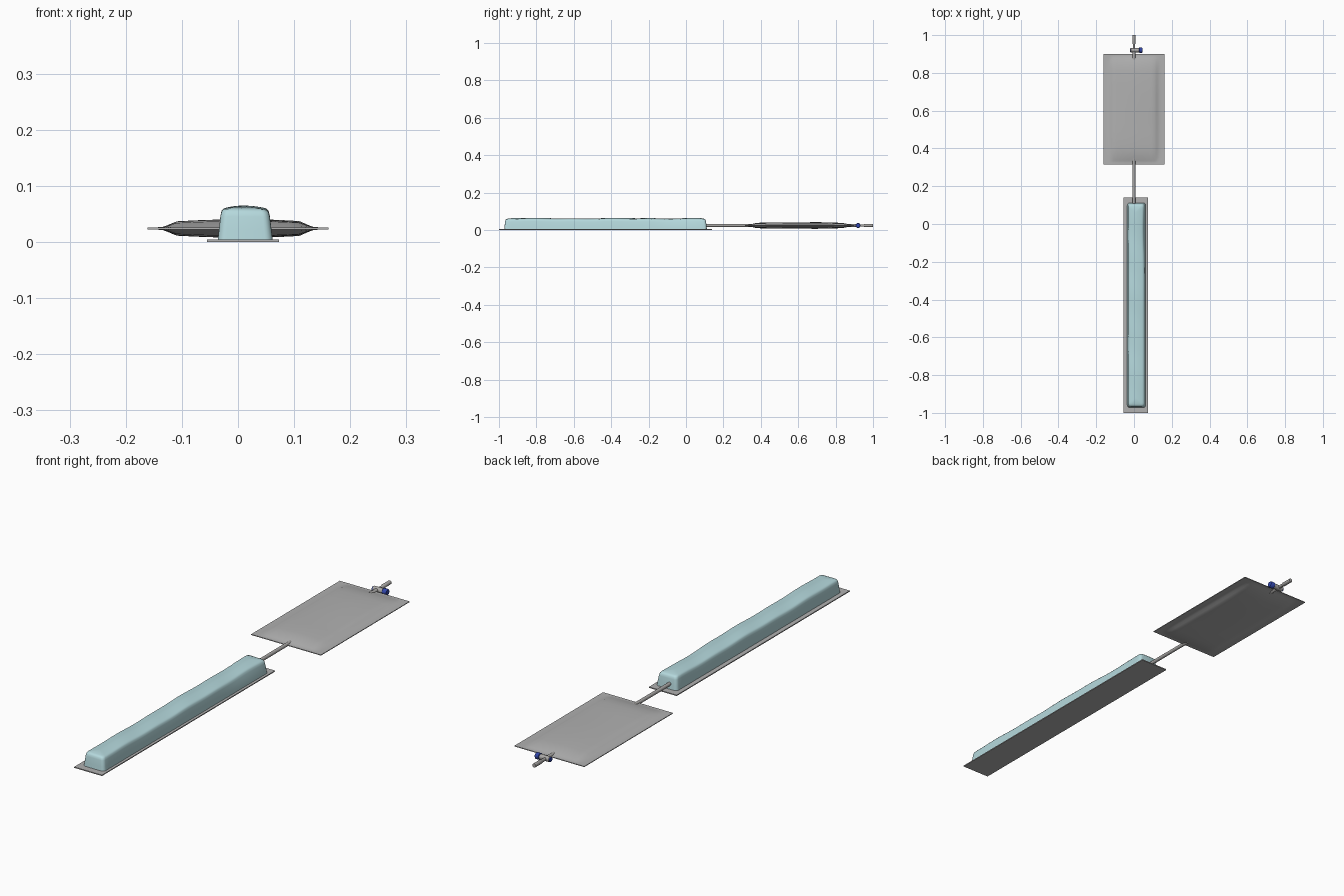
import bpy, bmesh, math
from mathutils import Vector

if "Cube" in bpy.data.objects:
    bpy.data.objects.remove(bpy.data.objects["Cube"])

def mat(name, c):
    m = bpy.data.materials.new(name)
    m.diffuse_color = (*c, 1)
    m.use_nodes = True
    m.node_tree.nodes["Principled BSDF"].inputs["Base Color"].default_value = m.diffuse_color
    return m

FILM = mat("grey film", (0.44, 0.44, 0.44))
SLEEVE = mat("pale blue", (0.46, 0.69, 0.72))
TUBE = mat("tube grey", (0.40, 0.39, 0.38))
CAP = mat("deep blue", (0.03, 0.06, 0.40))

def finish(name, bm, m, angle=40):
    bmesh.ops.remove_doubles(bm, verts=bm.verts[:], dist=1e-5)
    bmesh.ops.recalc_face_normals(bm, faces=bm.faces[:])
    me = bpy.data.meshes.new(name)
    bm.to_mesh(me)
    bm.free()
    me.materials.append(m)
    ob = bpy.data.objects.new(name, me)
    bpy.context.collection.objects.link(ob)
    bpy.ops.object.select_all(action='DESELECT')
    ob.select_set(True)
    bpy.context.view_layer.objects.active = ob
    bpy.ops.object.shade_smooth_by_angle(angle=math.radians(angle))
    return ob

def bridge(bm, a, b):
    n = len(a)
    for i in range(n):
        j = (i + 1) % n
        bm.faces.new((a[i], a[j], b[j], b[i]))

def lathe(name, profile, origin, axis, m, n=20):
    """Turned part; profile holds (distance along axis, radius)."""
    bm = bmesh.new()
    ax = Vector(axis)
    side = Vector((0, 0, 1))
    other = ax.cross(side)
    rings = []
    for d, r in profile:
        rings.append([bm.verts.new(Vector(origin) + ax * d
                      + side * (r * math.cos(t)) + other * (r * math.sin(t)))
                      for t in (2 * math.pi * i / n for i in range(n))])
    for a, b in zip(rings, rings[1:]):
        bridge(bm, a, b)
    bm.faces.new(rings[0])
    bm.faces.new(rings[-1])
    return finish(name, bm, m)

def interp(pts, x):
    for (x0, y0), (x1, y1) in zip(pts, pts[1:]):
        if x <= x1:
            return y0 + (y1 - y0) * (x - x0) / (x1 - x0)
    return pts[-1][1]

# Collection bag: two bulged sheets meeting in a flat welded rim
X0, Y0, Y1, ZC = 0.161, 0.316, 0.90, 0.024
PX = [(0, .08), (.026, .14), (.034, .30), (.052, .74), (.09, .86), (.161, 1)]
PY = [(0, .08), (.014, .14), (.022, .28), (.06, .74), (.12, .88), (.29, 1)]
xs = [0, .012, .026, .034, .043, .052, .07, .09, .12, .161]
xs = [-X0 + v for v in xs] + [X0 - v for v in xs[-2::-1]]
ys = [0, .008, .014, .022, .035, .06, .09, .12, .17, .22, .292]
ys = [Y0 + v for v in ys] + [Y1 - v for v in ys[-2::-1]]
bm = bmesh.new()
sheets = []
for s in (1, -1):
    grid = []
    for y in ys:
        row = []
        for x in xs:
            k = interp(PX, X0 - abs(x)) * interp(PY, min(y - Y0, Y1 - y))
            k = max(k, 0.08)
            wob = 1 + 0.06 * math.sin(19 * y + 9 * x) * k
            row.append(bm.verts.new((x, y, ZC + s * 0.018 * k * wob)))
        grid.append(row)
    for a, b in zip(grid, grid[1:]):
        for i in range(len(xs) - 1):
            bm.faces.new((a[i], a[i + 1], b[i + 1], b[i]))
    sheets.append(grid)

def border(g):
    return (g[0] + [r[-1] for r in g[1:]] + g[-1][-2::-1]
            + [r[0] for r in g[-2:0:-1]])

bridge(bm, border(sheets[0]), border(sheets[1]))
finish("collection_bag", bm, FILM, 35)

# Backing sheet under the sleeve
bm = bmesh.new()
bmesh.ops.create_cube(bm, size=1)
for v in bm.verts:
    v.co = (0.009 + v.co.x * 0.128, -0.43 + v.co.y * 1.14, 0.002 + v.co.z * 0.004)
finish("backing_sheet", bm, FILM)

# Long raised sleeve: rounded rings rising to a soft, wavy ridge
CX, CY, HW, HL, R = 0.013, -0.43, 0.049, 0.542, 0.014

def outline():
    pts, n, steps = [], 48, 5
    for sx, sy, a0 in ((1, 1, 0), (-1, 1, 90), (-1, -1, 180), (1, -1, 270)):
        for i in range(steps + 1):
            a = math.radians(a0 + 90 * i / steps)
            pts.append((sx * (HW - R) + R * math.cos(a),
                        sy * (HL - R) + R * math.sin(a)))
        if a0 in (90, 270):     # subdivide the long sides
            for i in range(1, n):
                pts.append((sx * HW, sy * (HL - R) * (1 - 2 * i / n)))
    return pts

bm = bmesh.new()
rings = []
for ins, z in ((0, .003), (.002, .02), (.005, .045), (.007, .053), (.011, .0575),
               (.018, .0595), (.03, .0615), (.041, .0625), (.049, .063)):
    ring = []
    for px, py in outline():
        x = px * (HW - ins) / HW
        y = py * (HL - ins * 1.0) / HL
        up = min(1, max(0, (z - .02) / .035))
        wave = 0.0013 * math.sin(13 * y + 0.6) + 0.0009 * math.sin(31 * y + 25 * x)
        dent = 0.006 * up * math.exp(-((y - 0.40) / 0.12) ** 2) if px > 0.02 else 0
        dent *= (HW - ins) / HW
        ring.append(bm.verts.new((CX + x - 0.003 * ins / HW - dent,
                                  CY + y, z + wave * up)))
    rings.append(ring)
for a, b in zip(rings, rings[1:]):
    bridge(bm, a, b)
bmesh.ops.remove_doubles(bm, verts=bm.verts[:], dist=1e-5)
bmesh.ops.dissolve_degenerate(bm, edges=bm.edges[:], dist=1e-6)
finish("sleeve", bm, SLEEVE, 35)

# Tube from sleeve to bag
lathe("inlet_tube", [(0, .0075), (.30, .0075)], (0, 0.08, ZC), (0, 1, 0), TUBE)

# Drain spout, cross valve and blue caps
lathe("drain_spout", [(0, .008), (.05, .008), (.05, .0065), (.082, .0065),
                      (.086, .0085), (.13, .008)],
      (0, 0.87, ZC), (0, 1, 0), TUBE)
lathe("valve_body", [(-.019, .009), (-.017, .011), (.026, .011), (.028, .009)],
      (0, 0.92, ZC), (1, 0, 0), TUBE)
lathe("valve_cap", [(.026, .011), (.028, .0135), (.043, .0135), (.046, .011)],
      (0, 0.92, ZC), (1, 0, 0), CAP)
lathe("valve_end", [(-.022, .009), (-.018, .0095)], (0, 0.92, ZC), (1, 0, 0), CAP)
